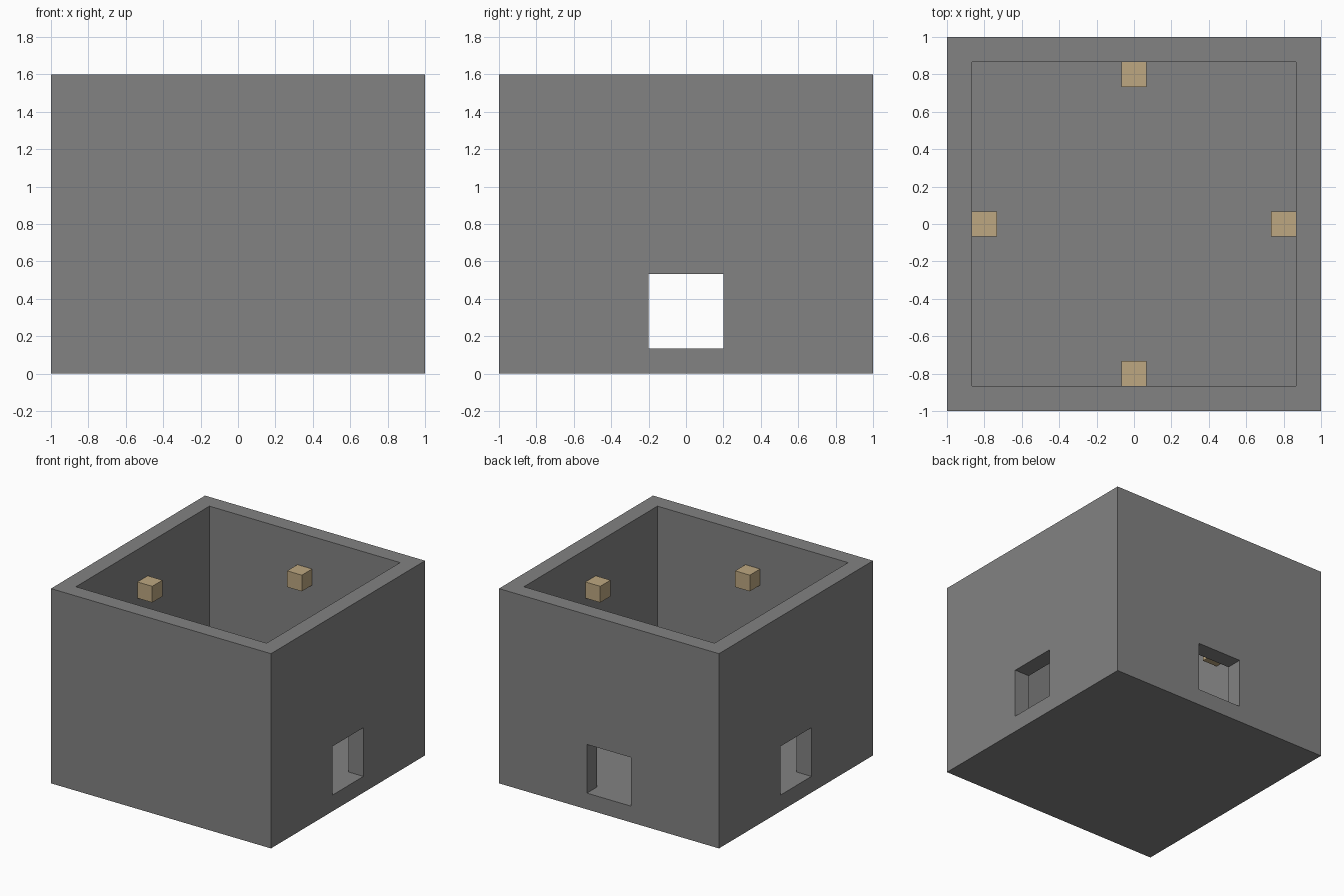
import bpy
from mathutils import Vector

if "Cube" in bpy.data.objects:
    bpy.data.objects.remove(bpy.data.objects["Cube"], do_unlink=True)

U = 2 / 15  # one block


def material(name, rgb):
    mat = bpy.data.materials.new(name)
    mat.use_nodes = True
    colour = (*rgb, 1)
    mat.diffuse_color = colour
    mat.node_tree.nodes["Principled BSDF"].inputs["Base Color"].default_value = colour
    return mat


def box(name, low, high, mat):
    """Box between two corners given in blocks."""
    low, high = Vector(low) * U, Vector(high) * U
    bpy.ops.mesh.primitive_cube_add(size=1)
    obj = bpy.context.object
    obj.name = obj.data.name = name
    mid, size = (low + high) / 2, high - low
    for v in obj.data.vertices:
        v.co = Vector(a * b for a, b in zip(v.co, size)) + mid
    obj.data.materials.append(mat)
    return obj


def cut(target, cutter):
    cutter.hide_render = True
    mod = target.modifiers.new("cut", "BOOLEAN")
    mod.operation = "DIFFERENCE"
    mod.solver = "EXACT"
    mod.object = cutter
    bpy.context.view_layer.objects.active = target
    bpy.ops.object.modifier_apply(modifier=mod.name)
    bpy.data.objects.remove(cutter, do_unlink=True)


stone = material("stone grey", (0.225, 0.225, 0.225))
wood = material("light wood", (0.51, 0.39, 0.22))

# Room shell: open top, floor and walls one block thick
room = box("room_walls", (-7.5, -7.5, 0), (7.5, 7.5, 12), stone)
cut(room, box("cavity_cutter", (-6.5, -6.5, 1), (6.5, 6.5, 13), stone))

# Doorways through both side walls and the back wall
cut(room, box("side_door_cutter", (-9, -1.5, 1), (9, 1.5, 4), stone))
cut(room, box("back_door_cutter", (-1.5, 0, 1), (1.5, 9, 4), stone))

# Wooden blocks on the middle of each inner wall
for name, x, y in (("left", 6, 0), ("right", -6, 0), ("back", 0, 6), ("front", 0, -6)):
    box(name + "_wall_block", (x - .5, y - .5, 9), (x + .5, y + .5, 10), wood)
